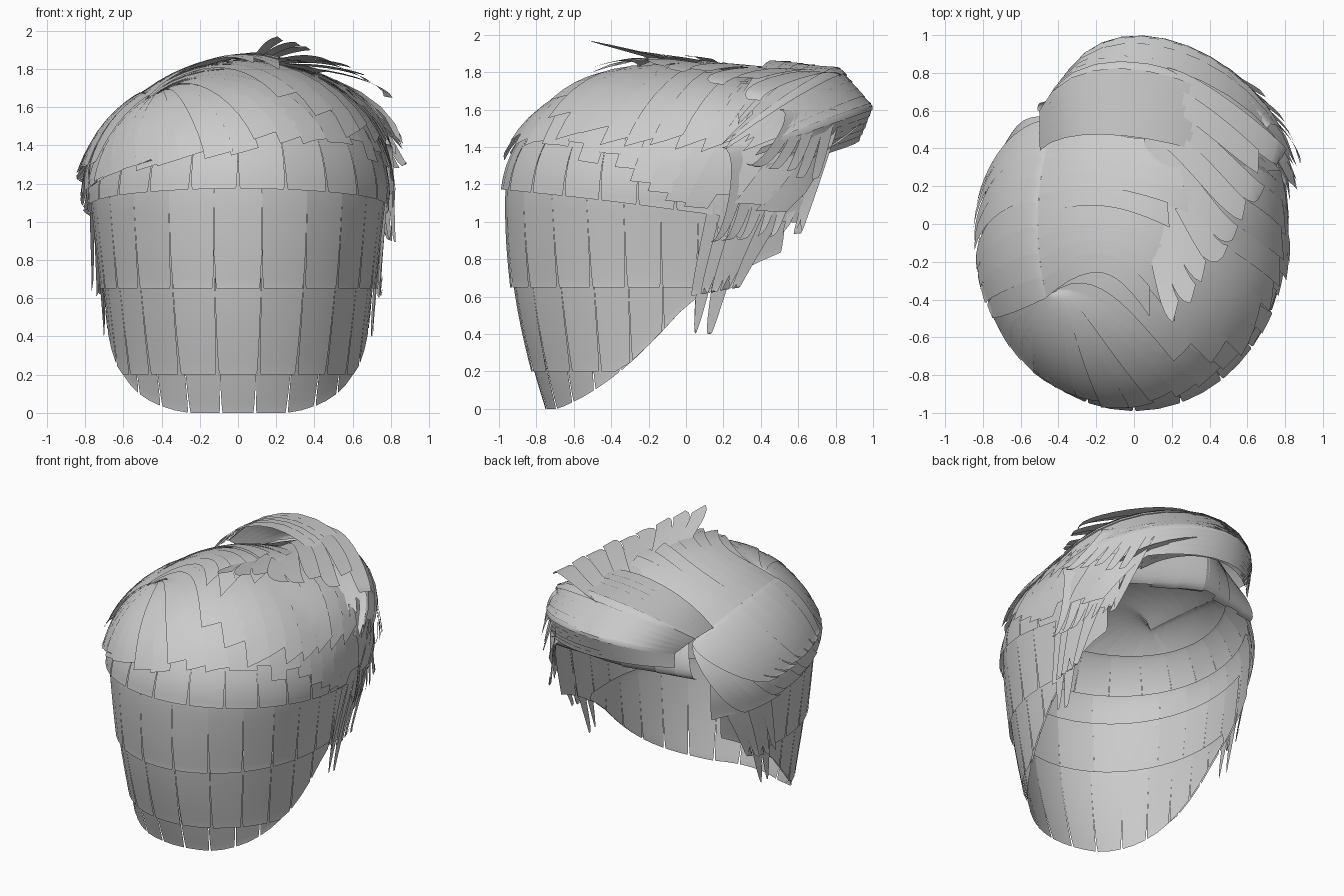
import bpy, bmesh, math, random
from mathutils import Vector

random.seed(4)
if "Cube" in bpy.data.objects:
    bpy.data.objects.remove(bpy.data.objects["Cube"])

grey = (0.6, 0.6, 0.6, 1)
hair_material = bpy.data.materials.new("hair grey")
hair_material.use_nodes = True
hair_material.diffuse_color = grey
hair_material.node_tree.nodes["Principled BSDF"].inputs["Base Color"].default_value = grey

CENTRE = Vector((0, -0.1, 1.15))


def along(keys, t):
    """Vector at t (0 to 1) along evenly spaced keys."""
    f = t * (len(keys) - 1)
    i = max(0, min(int(f), len(keys) - 2))
    return Vector(keys[i]).lerp(Vector(keys[i + 1]), f - i)


def snap(point, offset):
    """Push a point onto the head: a dome above, a tapering tube below."""
    d = point - CENTRE
    below = d.z < 0
    drop = max(0, -d.z / CENTRE.z)
    width = 0.78 * (1 - 0.2 * drop)
    depth = (0.95 if d.y > 0 else 0.87) * (1 - 0.24 * drop * drop)
    power = 2
    if d.y > 0 and d.x > 0:
        power += 2 * d.y * d.x / d.length_squared
    size = abs(d.x / width) ** power + abs(d.y / depth) ** power
    if not below:
        size += abs(d.z / 0.66) ** power
    scale = size ** (-1 / power)
    on_head = Vector((d.x * scale, d.y * scale, d.z if below else d.z * scale))
    outward = Vector((on_head.x, on_head.y, max(on_head.z, 0))).normalized()
    return CENTRE + on_head + outward * offset


def bezier(points, t):
    while len(points) > 1:
        points = [p.lerp(q, t) for p, q in zip(points, points[1:])]
    return points[0]


def arc(first, last, low, high, fall=0, hem=False):
    """Rail round the head, angles from the back; a hem rises to the face."""
    rail = []
    steps = 40
    for k in range(steps + 1):
        t = k / steps
        angle = math.radians(first + (last - first) * t)
        y = CENTRE.y - 0.75 * math.cos(angle)
        z = low + (high - low) * t - fall * (1 - math.cos(angle))
        if hem:
            rise = 0.7 * y if y > 0 else y + 0.4 * y * y
            z = max(z, 0.54 + rise)
        rail.append((0.8 * math.sin(angle), y, z))
    return rail


def cards(name, count, start, end, push=((0, 0, 0), (0, 0, 0)), base=0.0, lift=0.03,
          gap=0.05, jag=0.03, lap=0.1, tip=1.0, loose=False):
    """Row of hair cards from the start rail to the end rail, bowed by push."""
    bm = bmesh.new()
    rows, cols = 12, 3
    for i in range(count):
        reach = 1 + random.uniform(-jag, jag) * 2
        raised = lift + random.uniform(0, jag) / 3
        grid = []
        for r in range(rows + 1):
            v = r / rows
            half = (0.5 + lap - gap * v ** 4) * (1 - (1 - tip) * v * v)
            line = []
            for c in range(cols):
                side = c - 1
                u = (i + 0.5 + side * half) / count
                a, b, bow = along(start, u), along(end, u), along(push, u)
                inward = Vector((-bow.x, bow.y, bow.z))
                p = bezier([a, a + bow, b + inward, b], v * (reach + side * jag / 2))
                offset = base + raised * v + lap * side / 50
                if loose:
                    p += (p - CENTRE).normalized() * offset
                else:
                    p = snap(p, offset)
                line.append(bm.verts.new(p))
            grid.append(line)
        faces = []
        for near, far in zip(grid, grid[1:]):
            for c in range(cols - 1):
                faces.append(bm.faces.new((near[c], near[c + 1], far[c + 1], far[c])))
        bm.normal_update()
        if sum(f.normal.dot(f.calc_center_median() - CENTRE) for f in faces) < 0:
            bmesh.ops.reverse_faces(bm, faces=faces)
    mesh = bpy.data.meshes.new(name)
    bm.to_mesh(mesh)
    bm.free()
    mesh.materials.append(hair_material)
    hair = bpy.data.objects.new(name, mesh)
    bpy.context.collection.objects.link(hair)
    bpy.context.view_layer.objects.active = hair
    hair.select_set(True)
    bpy.ops.object.shade_smooth_by_angle(angle=math.radians(40))
    hair.select_set(False)


# Overlapping tiers round the back and sides
def tier(name, count, reach, top, bottom, base, fall=0):
    cards(name, count, arc(-reach, reach, top, top, hem=True),
          arc(-reach, reach, bottom, bottom, fall, hem=True),
          base=base, lift=0.02, jag=0.003, lap=0)


tier("nape_tier", 15, 110, 0.7, 0, -0.03)
tier("lower_tier", 15, 120, 1.1, 0.2, -0.02)
tier("middle_tier", 17, 135, 1.3, 0.65, -0.01)
tier("upper_tier", 18, 140, 1.6, 1.17, 0, fall=0.1)

# Strands combed over the crown from the parting
parting = [(-0.5, 0.6, 1.6), (-0.5, -0.4, 1.7)]
whorl = parting[-1]
over = (0.2, 0.2, 0.4)
cards("crown_sweep", 24, parting + [whorl], arc(130, 40, 1, 1.45) + arc(30, -70, 1.45, 1.2),
      push=[over, (0.1, 0.1, 0.3), (0, 0, 0.1)], lift=0.04)
cards("crown_overlay", 9, parting, arc(120, 20, 1.5, 1.6), push=[over, over],
      base=0.01, lift=0.05, jag=0.05)
cards("top_overlay", 9, parting, [(0.4, 0.5, 1.8), (0.1, -0.5, 1.8)], push=[over, over],
      base=0.02, lift=0.06, jag=0.05)

# Lifted wispy tips on the far side of the top
cards("lifted_tips", 9, [(0.1, 0.8, 1.75), (0, 0, 1.8)], [(0.75, 0.4, 1.65), (0.2, -0.5, 1.9)],
      push=[(0.1, 0.1, 0.1), (0.1, 0, 0)], lift=0.06, gap=0.1, jag=0.08, tip=0.8, loose=True)

# Short side below the parting, swept backwards
forward = (0, 0.2, 0)
cards("parted_side", 15, parting, arc(-120, -30, 1, 1.3), push=[forward, (0, 0, 0)],
      lift=0.04, gap=0.1, jag=0.04)
cards("parted_side_overlay", 8, parting, arc(-110, -60, 1.2, 1.3), push=[forward, (0, 0, 0)],
      base=0.02, lift=0.05, gap=0.1, jag=0.05, tip=0.8)

# Rolled quiff at the hairline, with a forehead panel beneath
roots = [(-0.5, 0.4, 1.6), (-0.5, 0.6, 1.6), (-0.4, 0.7, 1.5), (-0.4, 0.7, 1.4)]
cards("quiff", 16, roots, [(0.7, 0.2, 1.5), (0.8, 0.3, 1.5), (0.8, 0.4, 1.4), (0.7, 0.5, 1.3)],
      push=[over, (0.2, 0.45, 0.35), (0.2, 0.55, 0.2), (0.2, 0.4, 0.1)],
      lift=0.02, jag=0.04, lap=0.2, loose=True)
cards("quiff_roll", 7, roots[2:], [(0.7, 0.6, 1.3), (0.5, 0.6, 1.3)],
      push=[(0.2, 0.4, 0.2), (0.2, 0.2, 0.2)], lift=0, jag=0.05, lap=0.2, loose=True)
cards("forehead_panel", 8, [(-0.4, 0.5, 1.6), (0, 0.7, 1.7), (0.6, 0.5, 1.6)],
      [(-0.5, 0.6, 1.3), (0, 0.7, 1.3), (0.7, 0.5, 1.2)], push=[(0, 0.1, 0), (0, 0.1, 0)],
      lift=0, jag=0.04, loose=True)

# Loose locks framing the swept side of the face
cards("face_locks", 7, [(0.5, 0.8, 1.5), (0.8, 0.2, 1.4)], [(0.65, 0.6, 0.95), (0.8, 0.1, 0.9)],
      push=[(0, 0, 0), (0, 0.1, 0)], jag=0.1, tip=0.3, loose=True)
cards("curled_locks", 5, [(0.5, 0.8, 1.6), (0.7, 0.5, 1.6)], [(0.65, 0.7, 1.2), (0.85, 0.3, 1.3)],
      push=[(0, 0, 0), (0, 0.1, 0)], jag=0.08, tip=0.4, loose=True)

# Pointed sideburn locks on both sides
for side, sign in (("left", 1), ("right", -1)):
    cards(side + "_sideburn", 5, arc(140 * sign, 110 * sign, 1.3, 1.2),
          arc(120 * sign, 100 * sign, 0.65, 0.6), jag=0.1, lap=0.3, tip=0.4)
    cards(side + "_sideburn_tips", 2, arc(120 * sign, 105 * sign, 0.9, 0.9),
          arc(112 * sign, 100 * sign, 0.4, 0.4), jag=0.05, tip=0.1)
